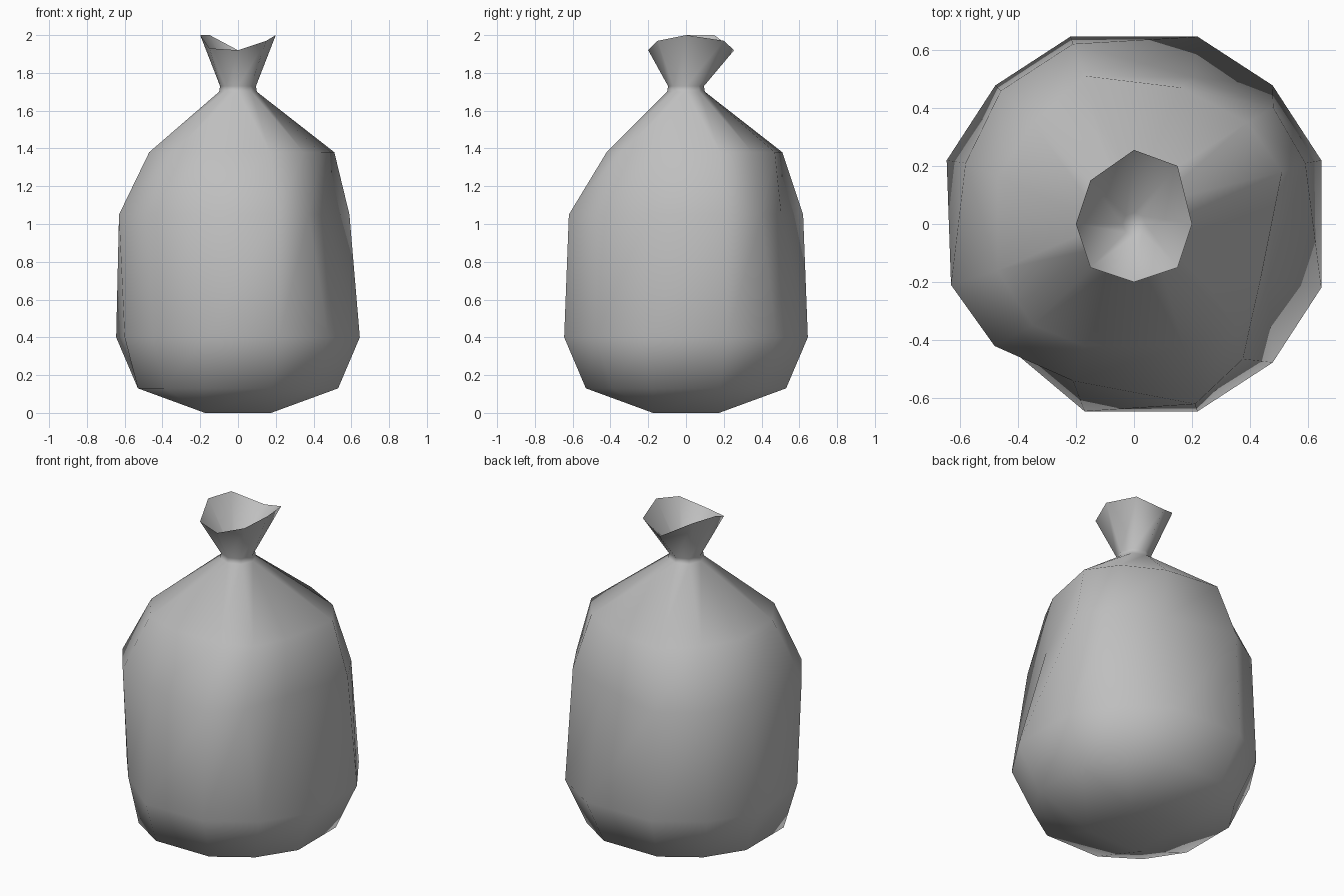
import bpy
import bmesh
from math import sin, cos, pi, radians
from mathutils import Vector

start_cube = bpy.data.objects.get("Cube")
if start_cube:
    bpy.data.objects.remove(start_cube, do_unlink=True)


def make_material(name, colour):
    material = bpy.data.materials.new(name)
    material.use_nodes = True
    material.diffuse_color = colour
    material.node_tree.nodes["Principled BSDF"].inputs["Base Color"].default_value = colour
    return material


def body_ring(bm, radius, height, dents):
    """Twelve-point rounded square; dents move single points to a new x, y."""
    inner, corner = radius * 0.34, radius * 0.74
    points = []
    for quarter in range(4):
        for x, y in ((radius, -inner), (radius, inner), (corner, corner)):
            for _ in range(quarter):
                x, y = -y, x
            points.append((x, y))
    for index, place in dents.items():
        points[index] = place
    return [bm.verts.new((x, y, height)) for x, y in points]


def neck_ring(bm, radius, height):
    return [bm.verts.new((radius * cos(i * pi / 4), radius * sin(i * pi / 4), height))
            for i in range(8)]


def bridge(bm, lower, upper):
    count = len(lower)
    for i in range(count):
        j = (i + 1) % count
        bm.faces.new((lower[i], lower[j], upper[j], upper[i]))


bm = bmesh.new()

# Sagging body: rings from the base up to the shoulder
belly_dents = {7: (-0.6, -0.21), 8: (-0.45, -0.41), 9: (-0.17, -0.645)}
chest_dents = {0: (0.46, -0.2), 1: (0.59, 0.21), 2: (0.48, 0.4), 3: (0.21, 0.505),
               6: (-0.58, 0.21), 7: (-0.63, -0.21), 8: (-0.48, -0.42),
               9: (-0.21, -0.54), 11: (0.375, -0.465)}
shoulder_dents = {0: (0.44, -0.17), 1: (0.51, 0.18), 2: (0.39, 0.35), 4: (-0.17, 0.51),
                  9: (-0.17, -0.42), 10: (0.17, -0.42)}
rings = [body_ring(bm, 0.53, 0.13, {}),
         body_ring(bm, 0.645, 0.4, belly_dents),
         body_ring(bm, 0.62, 1.05, chest_dents),
         body_ring(bm, 0.47, 1.38, shoulder_dents)]
for lower, upper in zip(rings, rings[1:]):
    bridge(bm, lower, upper)

# Flat base patch, joined to the lowest ring
base = [bm.verts.new((x, y, 0)) for x, y in
        ((0.175, -0.175), (0.175, 0.175), (-0.175, 0.175), (-0.175, -0.175))]
bm.faces.new(base[::-1])
low = rings[0]
for q in range(4):
    k, nxt = 3 * q, (q + 1) % 4
    bm.faces.new((base[q], base[nxt], low[k + 1], low[k]))
    bm.faces.new((base[nxt], low[(k + 3) % 12], low[k + 2], low[k + 1]))

# Gathered shoulder: twelve points drawn into the eight of the tied neck
tie = neck_ring(bm, 0.1, 1.7)
top = rings[-1]
for q in range(4):
    k, n = 3 * q, 2 * q
    bm.faces.new((top[k], top[k + 1], tie[n]))
    bm.faces.new((top[k + 1], top[k + 2], tie[n + 1], tie[n]))
    bm.faces.new((top[k + 2], top[(k + 3) % 12], tie[(n + 2) % 8], tie[n + 1]))

# Uneven flared mouth
throat = neck_ring(bm, 0.095, 1.73)
bridge(bm, tie, throat)
rim = [bm.verts.new(Vector(p)) for p in (
    (0.2, 0, 2), (0.15, 0.2, 1.97), (0, 0.255, 1.92), (-0.15, 0.15, 2),
    (-0.2, 0, 2), (-0.15, -0.15, 1.93), (0, -0.2, 1.92), (0.15, -0.15, 1.97))]
bridge(bm, throat, rim)

# Inside of the mouth, closing where the sack is tied
inside = neck_ring(bm, 0.04, 1.73)
bridge(bm, rim, inside)
bm.faces.new(inside)

bmesh.ops.recalc_face_normals(bm, faces=bm.faces[:])
mesh = bpy.data.meshes.new("sack")
bm.to_mesh(mesh)
bm.free()
mesh.materials.append(make_material("grey_cloth", (0.52, 0.52, 0.52, 1)))

sack = bpy.data.objects.new("sack", mesh)
bpy.context.collection.objects.link(sack)
bpy.ops.object.select_all(action="DESELECT")
sack.select_set(True)
bpy.context.view_layer.objects.active = sack
bpy.ops.object.shade_smooth_by_angle(angle=radians(100))
